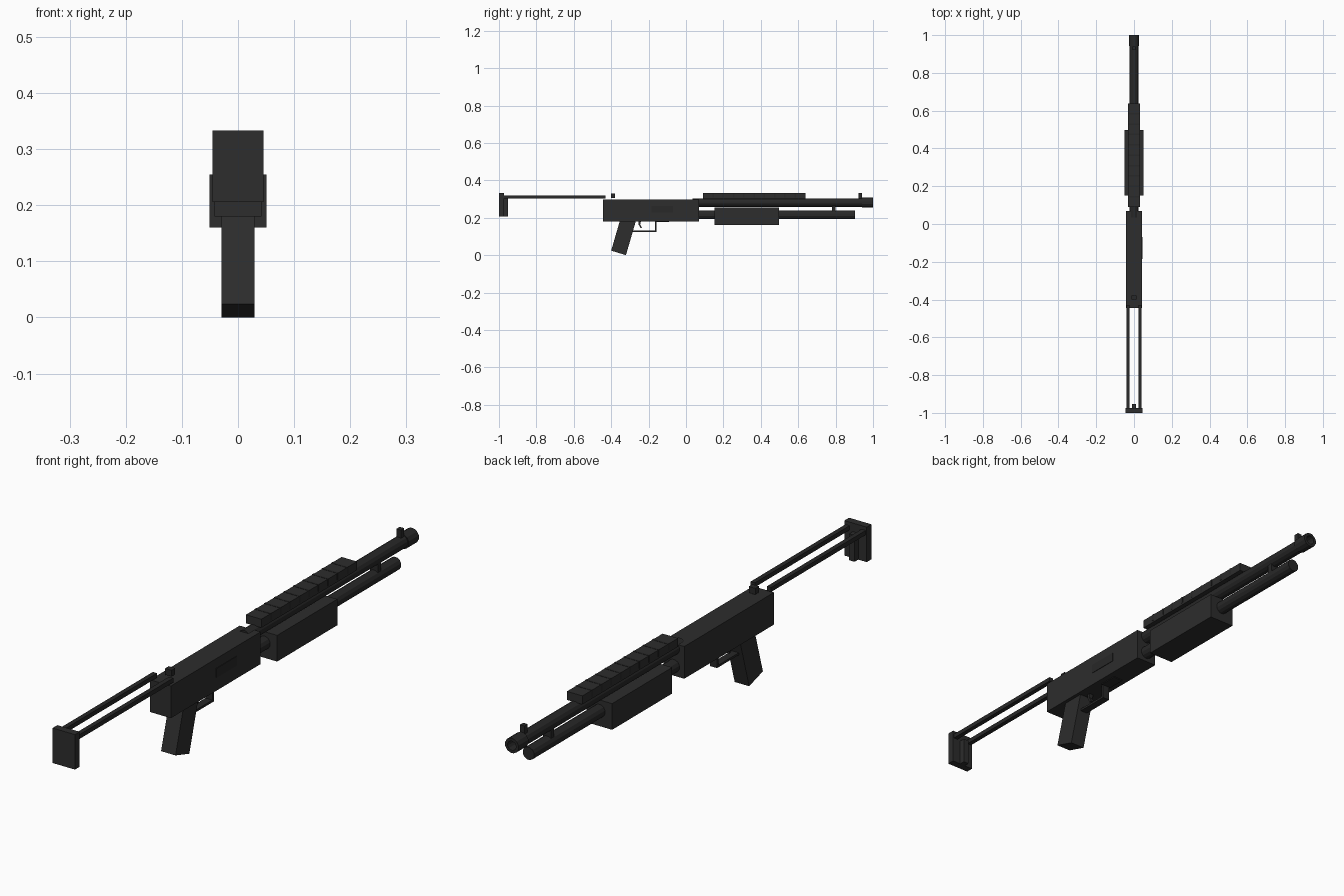
import bpy, bmesh, math

if "Cube" in bpy.data.objects:
    bpy.data.objects.remove(bpy.data.objects["Cube"])


def material(name, v):
    m = bpy.data.materials.new(name)
    m.diffuse_color = (v, v, v, 1)
    m.use_nodes = True
    m.node_tree.nodes["Principled BSDF"].inputs["Base Color"].default_value = m.diffuse_color
    return m


BODY = material("charcoal", 0.026)
STEEL = material("dark steel", 0.021)


def finish(name, bm, mat):
    bmesh.ops.recalc_face_normals(bm, faces=bm.faces)
    me = bpy.data.meshes.new(name)
    bm.to_mesh(me)
    bm.free()
    me.materials.append(mat)
    ob = bpy.data.objects.new(name, me)
    bpy.context.collection.objects.link(ob)
    return ob


def box(name, x, y, z, mat=BODY):
    """Box from (min, max) ranges."""
    bm = bmesh.new()
    bmesh.ops.create_cube(bm, size=1)
    for v in bm.verts:
        v.co = [r[0] + (c + 0.5) * (r[1] - r[0]) for c, r in zip(v.co, (x, y, z))]
    return finish(name, bm, mat)


def tube(name, y0, y1, z, r, mat=STEEL, sides=12, bore=0):
    """Cylinder along y, optionally with a shallow bore at the +y end."""
    bm = bmesh.new()
    rings = [(y0, r), (y1, r)]
    if bore:
        rings += [(y1, bore), (y1 - 0.04, bore)]
    loops = []
    for y, rad in rings:
        loops.append([bm.verts.new((rad * math.cos(2 * math.pi * (i + 0.5) / sides), y,
                                    z + rad * math.sin(2 * math.pi * (i + 0.5) / sides)))
                      for i in range(sides)])
    for a, b in zip(loops, loops[1:]):
        for i in range(sides):
            j = (i + 1) % sides
            bm.faces.new((a[i], a[j], b[j], b[i]))
    bm.faces.new(loops[0])
    bm.faces.new(loops[-1])
    return finish(name, bm, mat)


def slab(name, pts, half, mat=BODY):
    """Extrude a (y, z) outline across x."""
    bm = bmesh.new()
    f = bm.faces.new([bm.verts.new((-half, y, z)) for y, z in pts])
    ext = bmesh.ops.extrude_face_region(bm, geom=[f])["geom"]
    bmesh.ops.translate(bm, vec=(2 * half, 0, 0),
                        verts=[g for g in ext if isinstance(g, bmesh.types.BMVert)])
    return finish(name, bm, mat)


# Receiver with ejection port and loading port
box("receiver", (-0.042, 0.042), (-0.445, 0.07), (0.18, 0.297))
box("ejection_port", (0.04, 0.044), (-0.185, -0.07), (0.228, 0.262), STEEL)
box("loading_port", (-0.02, 0.02), (-0.16, -0.09), (0.177, 0.182), STEEL)
box("rear_sight", (-0.013, 0.013), (-0.4, -0.379), (0.306, 0.329), STEEL)

# Raked grip, trigger and guard
slab("grip", [(-0.40, 0.024), (-0.321, 0.0), (-0.266, 0.19), (-0.345, 0.213)], 0.029)
slab("trigger", [(-0.254, 0.182), (-0.241, 0.182), (-0.245, 0.165),
                 (-0.235, 0.146), (-0.243, 0.144), (-0.254, 0.165)], 0.008, STEEL)
slab("trigger_guard", [(-0.285, 0.124), (-0.158, 0.124), (-0.158, 0.182),
                       (-0.167, 0.182), (-0.167, 0.132), (-0.285, 0.132)], 0.014, STEEL)

# Skeleton stock
for side, s in (("left", -1), ("right", 1)):
    xs = sorted((s * 0.024, s * 0.041))
    box("stock_rod_" + side, xs, (-0.98, -0.43), (0.304, 0.32), STEEL)
box("butt_plate", (-0.045, 0.045), (-1.0, -0.973), (0.206, 0.333))
box("butt_rib", (-0.011, 0.011), (-0.975, -0.952), (0.206, 0.302))

# Barrel, muzzle, front sight
tube("barrel", 0.035, 0.96, 0.281, 0.0235)
tube("muzzle", 0.942, 1.0, 0.281, 0.0275, bore=0.017)
box("front_sight", (-0.009, 0.009), (0.922, 0.941), (0.297, 0.332), STEEL)

# Magazine tube and clamp
tube("magazine_tube", 0.05, 0.904, 0.216, 0.0235)
box("tube_clamp", (-0.016, 0.016), (0.78, 0.798), (0.225, 0.275), STEEL)

# Fore-end pump
box("fore_end", (-0.051, 0.051), (0.152, 0.497), (0.16, 0.255))

# Ventilated heat shield with evenly spaced slot plates
box("heat_shield", (-0.031, 0.031), (0.09, 0.639), (0.301, 0.332))
for i in range(9):
    y = 0.09 + 0.549 * (i + 1) / 10
    box("shield_slot_%d" % (i + 1), (-0.0318, 0.0318), (y - 0.004, y + 0.004),
        (0.308, 0.333), STEEL)
